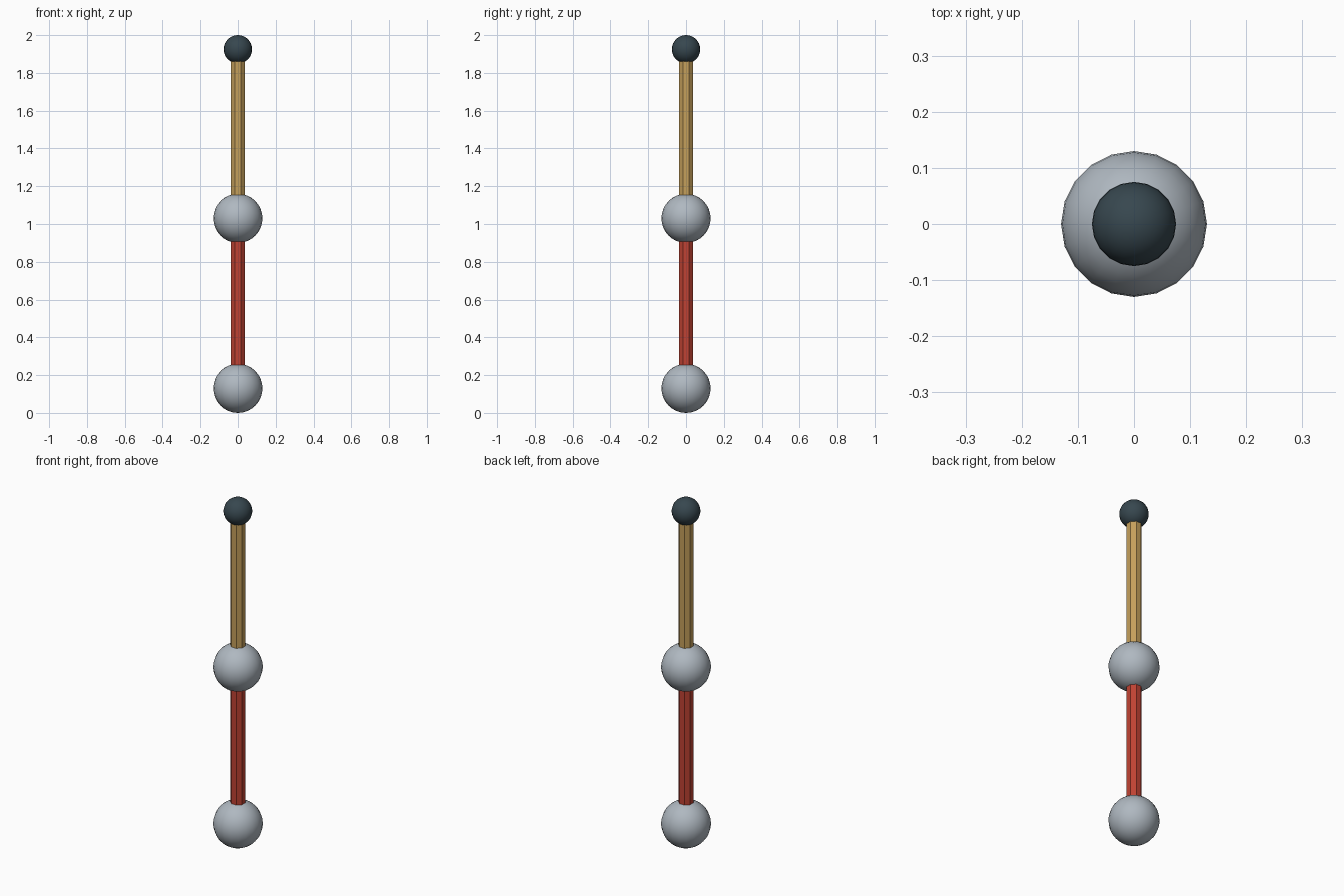
import bpy
import math

if "Cube" in bpy.data.objects:
    bpy.data.objects.remove(bpy.data.objects["Cube"])


def material(name, rgb):
    m = bpy.data.materials.new(name)
    m.diffuse_color = (*rgb, 1.0)
    m.use_nodes = True
    m.node_tree.nodes["Principled BSDF"].inputs["Base Color"].default_value = m.diffuse_color
    return m


GREY = material("light grey", (0.43, 0.48, 0.53))
DARK = material("dark slate", (0.038, 0.063, 0.078))
RED = material("red", (0.527, 0.055, 0.033))
TAN = material("tan", (0.56, 0.35, 0.105))


def ball(name, z, radius, segments, mat):
    bpy.ops.mesh.primitive_uv_sphere_add(segments=segments, ring_count=16,
                                         radius=radius, location=(0, 0, z))
    ob = bpy.context.object
    ob.name = name
    ob.data.materials.append(mat)
    bpy.ops.object.shade_smooth()


def rod(name, z0, z1, mat):
    # octagonal bar with flat sides facing the axes
    bpy.ops.mesh.primitive_cylinder_add(vertices=8, radius=0.04, depth=z1 - z0,
                                        location=(0, 0, (z0 + z1) / 2),
                                        rotation=(0, 0, math.radians(22.5)))
    ob = bpy.context.object
    ob.name = name
    ob.data.materials.append(mat)


LOW, MID, TOP = 0.13, 1.03, 1.925

# joints
ball("lower_joint", LOW, 0.13, 20, GREY)
ball("middle_joint", MID, 0.13, 20, GREY)
ball("top_tip", TOP, 0.075, 20, DARK)

# linking rods, running between ball centres
rod("lower_rod", LOW, MID, RED)
rod("upper_rod", MID, TOP, TAN)
